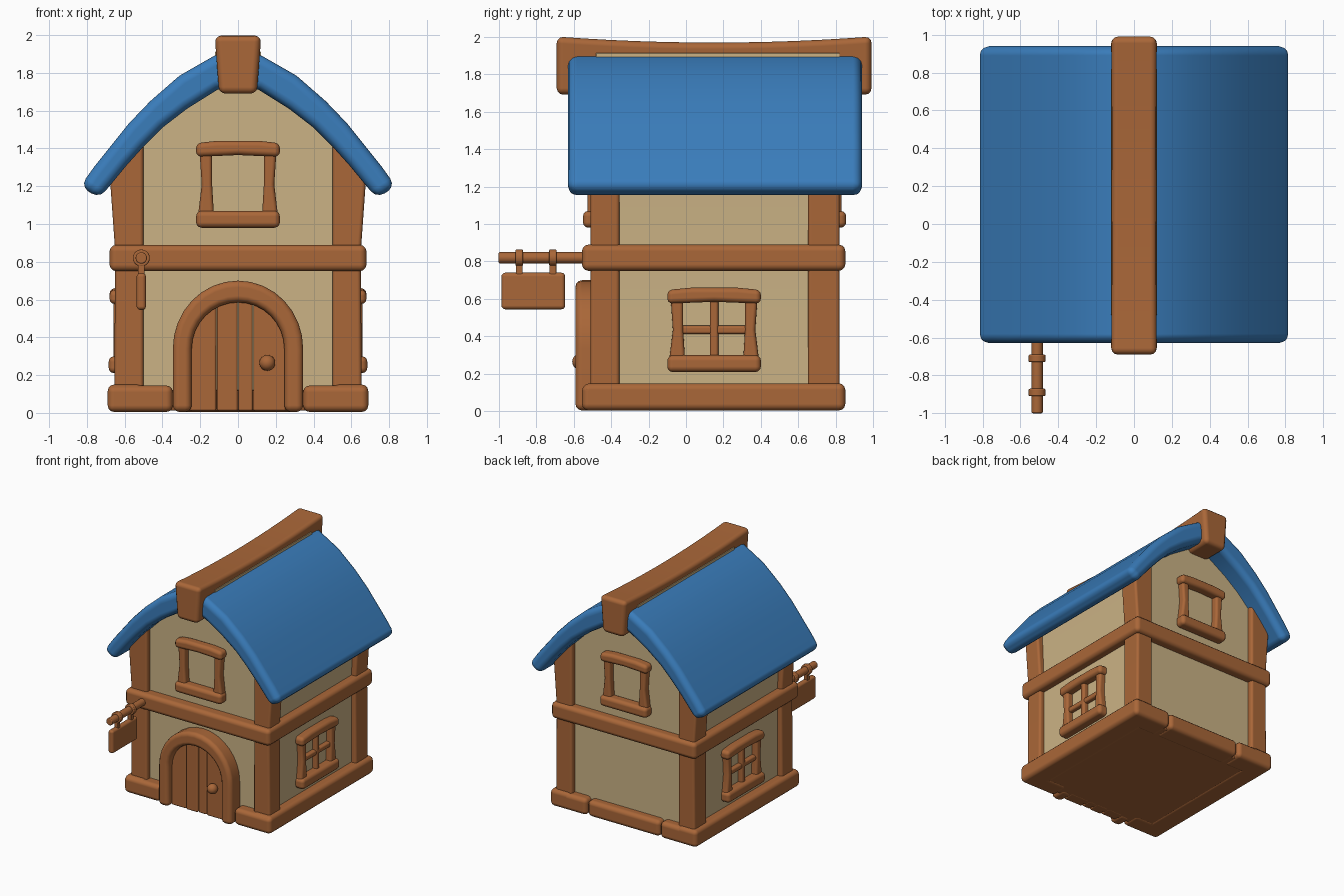
import bpy, bmesh, math

if "Cube" in bpy.data.objects:
    bpy.data.objects.remove(bpy.data.objects["Cube"])


def material(name, rgb):
    m = bpy.data.materials.new(name)
    m.use_nodes = True
    m.diffuse_color = (*rgb, 1)
    m.node_tree.nodes["Principled BSDF"].inputs["Base Color"].default_value = (*rgb, 1)
    return m


WOOD = material("warm_wood", (0.40, 0.135, 0.04))
PLASTER = material("cream_plaster", (0.60, 0.45, 0.235))
ROOF = material("blue_roof", (0.042, 0.205, 0.50))


def finish(name, bm, mat, bevel=0.0, segments=3):
    bmesh.ops.recalc_face_normals(bm, faces=bm.faces)
    mesh = bpy.data.meshes.new(name)
    bm.to_mesh(mesh)
    bm.free()
    mesh.materials.append(mat)
    ob = bpy.data.objects.new(name, mesh)
    bpy.context.collection.objects.link(ob)
    for p in mesh.polygons:
        p.use_smooth = True
    if bevel:
        mod = ob.modifiers.new("rounded_edges", "BEVEL")
        mod.width = bevel
        mod.segments = segments
        mod.limit_method = "ANGLE"
        mod.angle_limit = math.radians(40)
        mod.harden_normals = True
    return ob


def prism(name, pts, axis, lo, hi, mat=WOOD, bevel=0.03):
    """Extrude a 2D outline along x or y; the outline is (y, z) or (x, z)."""
    place = (lambda a, b, d: (d, a, b)) if axis == "x" else (lambda a, b, d: (a, d, b))
    bm = bmesh.new()
    rings = [[bm.verts.new(place(a, b, d)) for a, b in pts] for d in (lo, hi)]
    n = len(pts)
    for ring in rings:
        bm.faces.new(ring)
    for i in range(n):
        j = (i + 1) % n
        bm.faces.new((rings[0][i], rings[0][j], rings[1][j], rings[1][i]))
    return finish(name, bm, mat, bevel)


def box(name, x, y, z, mat=WOOD, bevel=0.03):
    pts = [(x[0], z[0]), (x[1], z[0]), (x[1], z[1]), (x[0], z[1])]
    return prism(name, pts, "y", y[0], y[1], mat, bevel)


def rod(name, x, z, y, radius, bevel=0.008):
    pts = [(x + radius * math.cos(t * math.tau / 20), z + radius * math.sin(t * math.tau / 20))
           for t in range(20)]
    return prism(name, pts, "y", y[0], y[1], WOOD, bevel)


def mirrored(half):
    return half + [(-x, z) for x, z in reversed(half) if x != 0]


MID_Y = 0.15
SIDES = (("right", -1), ("left", 1))

# Plaster body with a curved gable
gable = [(0.61, 0.05), (0.61, 0.85), (0.63, 1.32), (0.5, 1.47), (0.33, 1.63), (0.16, 1.75), (0, 1.80)]
prism("plaster_walls", mirrored(gable), "y", -0.465, 0.775, PLASTER, 0.02)

# Floor and base beams, split around the doorway
box("floor", (-0.6, 0.6), (-0.5, 0.79), (0.012, 0.12), bevel=0.01)
for side, s in SIDES:
    xs = sorted((s * 0.345, s * 0.69))
    box(side + "_front_base_beam", xs, (-0.555, -0.38), (0.005, 0.145), bevel=0.035)
    box(side + "_back_base_beam", xs, (0.66, 0.85), (0.005, 0.145), bevel=0.035)
    box(side + "_base_beam", sorted((s * 0.5, s * 0.69)), (-0.55, 0.85), (0.005, 0.15), bevel=0.035)
box("back_centre_base_beam", (-0.34, 0.34), (0.66, 0.845), (0.005, 0.14), bevel=0.035)

# Middle beams around the house
for label, y in (("front", (-0.555, -0.4)), ("back", (0.69, 0.85))):
    box(label + "_middle_beam", (-0.68, 0.68), y, (0.75, 0.89), bevel=0.035)
for side, s in SIDES:
    box(side + "_middle_beam", sorted((s * 0.52, s * 0.68)), (-0.55, 0.85), (0.75, 0.89), bevel=0.035)

# Corner posts, flared below the eaves
for side, s in SIDES:
    for label, y in (("front", (-0.51, -0.355)), ("back", (0.65, 0.82))):
        outline = [(0.5, 0.1), (0.655, 0.1), (0.65, 0.85), (0.675, 1.2), (0.67, 1.34), (0.5, 1.46)]
        prism(f"{side}_{label}_post", [(s * a, b) for a, b in outline], "y", *y, WOOD, 0.02)

# Curved roof shell
outer = [(0.835, 1.20), (0.76, 1.305), (0.68, 1.405), (0.58, 1.53), (0.465, 1.65), (0.31, 1.785),
         (0.127, 1.89), (0, 1.92)]
inner = [(0.735, 1.135), (0.66, 1.225), (0.59, 1.31), (0.5, 1.41), (0.4, 1.51), (0.27, 1.61),
         (0.11, 1.71), (0, 1.74)]
left_to_right = mirrored(outer)
under = mirrored(inner)
prism("roof", left_to_right + under[::-1], "y", -0.63, 0.94, ROOF, 0.05)

# Sagging ridge beam, narrower underneath
steps = 12
top = []
for i in range(steps + 1):
    t = i / steps * 2 - 1
    top.append((MID_Y + 0.84 * t, 1.968 + 0.032 * t * t))
ridge = prism("ridge_beam", [(-0.69, 1.69), *top, (0.99, 1.69)], "x", -1, 1, WOOD, 0.035)
for v in ridge.data.vertices:
    v.co.x *= 0.10 + 0.075 * (v.co.z - 1.69)
# Worn plaster edge along the ridge
for side, s in SIDES:
    box(side + "_ridge_trim", sorted((s * 0.11, s * 0.122)), (-0.48, 0.82), (1.86, 1.912), PLASTER, 0.003)

# Arched door frame
def arch(half_width, spring, height, count=16):
    arc = [(half_width * math.cos(math.pi * i / count), spring + (height - spring) * math.sin(math.pi * i / count))
           for i in range(count + 1)]
    return [(half_width, 0.005)] + arc + [(-half_width, 0.005)]


prism("door_frame", arch(0.345, 0.34, 0.70) + arch(0.245, 0.34, 0.585)[::-1], "y", -0.59, -0.44, WOOD, 0.035)

# Door planks clipped by the arch
def arch_height(x):
    return 0.34 + 0.26 * math.sqrt(max(0, 1 - (x / 0.26) ** 2))


for i, (a, b) in enumerate(((-0.255, -0.115), (-0.112, -0.002), (0.002, 0.078), (0.081, 0.255))):
    tops = [(b + (a - b) * k / 5, arch_height(b + (a - b) * k / 5)) for k in range(6)]
    prism(f"door_plank_{i + 1}", [(a, 0.01), (b, 0.01)] + tops, "y", -0.535 - 0.006 * (i % 2), -0.44, WOOD, 0.012)

# Door knob
bm = bmesh.new()
bmesh.ops.create_uvsphere(bm, u_segments=20, v_segments=12, radius=0.042)
knob = finish("door_knob", bm, WOOD)
knob.location = (0.155, -0.565, 0.265)


# Windows, built facing the front and then turned into place
def window(name, x, y, z, turn, half, height, cross):
    h = height / 2
    bar = 0.045
    lintel = [(-half, h - 0.085), (0, h - 0.075), (half, h - 0.085), (half, h - 0.012),
              (half * 0.5, h), (-half * 0.5, h), (-half, h - 0.012)]
    parts = [prism(name + "_lintel", lintel, "y", -0.05, 0.04, WOOD, 0.028),
             box(name + "_sill", (-half, half), (-0.055, 0.04), (-h, 0.09 - h), bevel=0.03)]
    for label, s in SIDES:
        jamb = [(s * (half - 0.095), 0.06 - h), (s * (half - 0.01), 0.06 - h), (s * (half - 0.03), 0),
                (s * (half - 0.018), h - 0.05), (s * (half - 0.085), h - 0.05), (s * (half - 0.085), 0)]
        parts.append(prism(f"{name}_{label}_jamb", jamb, "y", -0.03, 0.04, WOOD, 0.02))
    if cross:
        parts.append(box(name + "_mullion", (-bar / 2, bar / 2), (-0.02, 0.04), (0.05 - h, h - 0.05), bevel=0.015))
        parts.append(box(name + "_crossbar", (0.06 - half, half - 0.06), (-0.015, 0.04), (-bar / 2, bar / 2), bevel=0.015))
    for p in parts:
        p.location = (x, y, z)
        p.rotation_euler.z = math.radians(turn)


window("front_window", 0, -0.495, 1.21, 0, 0.222, 0.46, False)
window("back_window", 0, 0.80, 1.21, 180, 0.222, 0.46, False)
window("left_window", 0.63, MID_Y, 0.435, 90, 0.25, 0.45, True)
window("right_window", -0.63, MID_Y, 0.435, -90, 0.25, 0.45, True)

# Hanging sign on a rod
SIGN_X = -0.512
rod("sign_rod", SIGN_X, 0.82, (-1.0, -0.5), 0.03)
for i, y in enumerate((-0.89, -0.71)):
    rod(f"sign_ring_{i + 1}", SIGN_X, 0.82, (y - 0.02, y + 0.02), 0.045)
    box(f"sign_hanger_{i + 1}", (SIGN_X - 0.018, SIGN_X + 0.018), (y - 0.018, y + 0.018), (0.72, 0.81), bevel=0.006)
box("sign_board", (SIGN_X - 0.025, SIGN_X + 0.025), (-0.985, -0.645), (0.545, 0.74), bevel=0.02)
